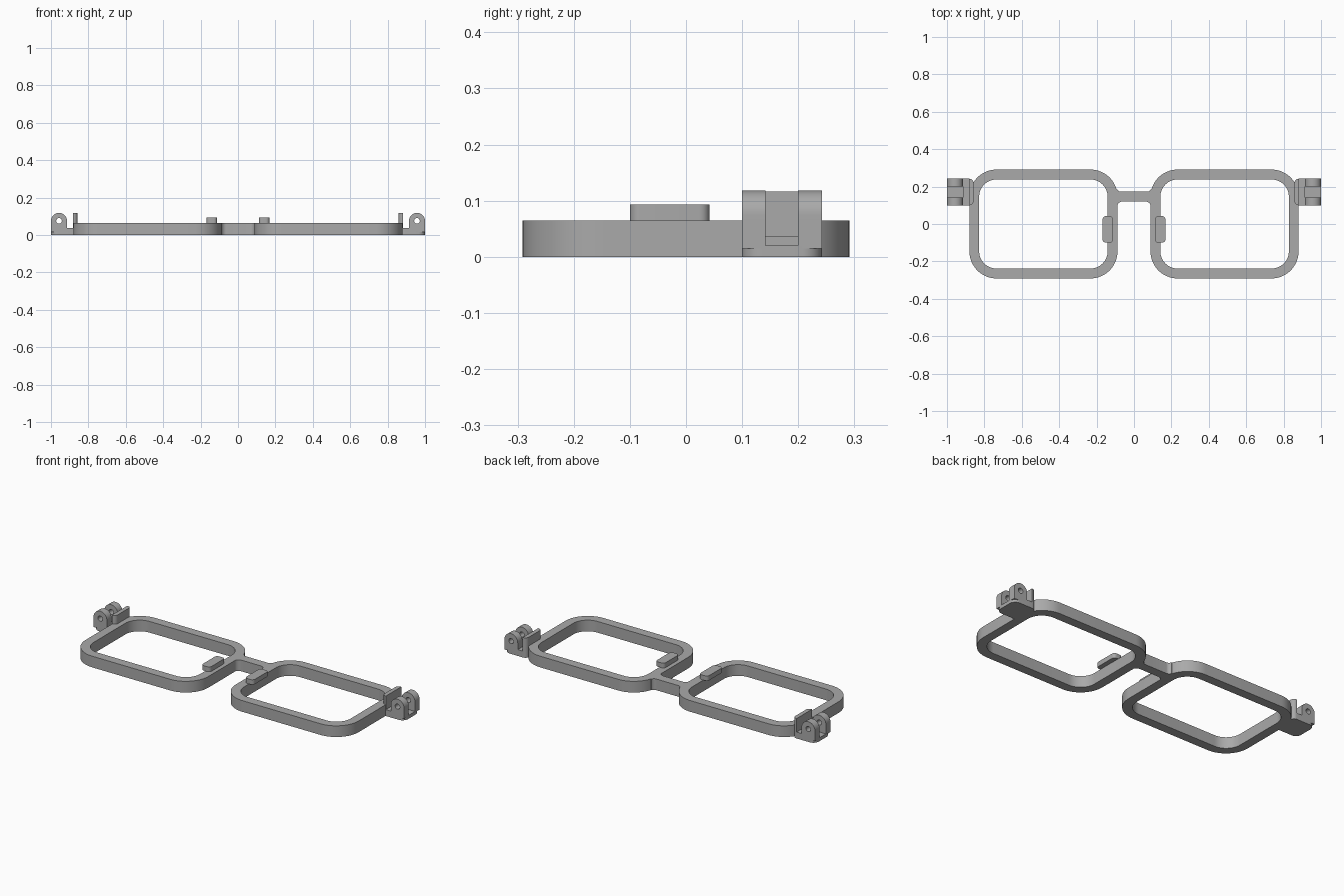
import bpy, bmesh
from math import sin, cos, pi, radians
from mathutils import Vector

if "Cube" in bpy.data.objects:
    bpy.data.objects.remove(bpy.data.objects["Cube"], do_unlink=True)

mat = bpy.data.materials.new("frame grey")
mat.use_nodes = True
grey = (0.4, 0.4, 0.4, 1)
mat.diffuse_color = grey
mat.node_tree.nodes["Principled BSDF"].inputs["Base Color"].default_value = grey


def arc(cx, cy, r, start, end, n=12):
    """Points on a circular arc, angles in degrees."""
    angles = [radians(start + (end - start) * i / n) for i in range(n + 1)]
    return [(cx + r * cos(a), cy + r * sin(a)) for a in angles]


def rounded(x0, x1, y0, y1, r, n=12):
    """Counter-clockwise rounded rectangle."""
    return (arc(x1 - r, y1 - r, r, 0, 90, n) + arc(x0 + r, y1 - r, r, 90, 180, n)
            + arc(x0 + r, y0 + r, r, 180, 270, n) + arc(x1 - r, y0 + r, r, 270, 360, n))


def extrude(name, outer, lo, hi, inner=None, side=1, upright=False):
    """Extrude an outline, with an optional matching hole, along z (or y if upright)."""
    bm = bmesh.new()

    def loop(points, h):
        return [bm.verts.new((side * a, h, b) if upright else (side * a, b, h)) for a, b in points]

    def wall(p, q):
        for i in range(len(p)):
            j = (i + 1) % len(p)
            bm.faces.new((p[i], p[j], q[j], q[i]))

    bottom, top = loop(outer, lo), loop(outer, hi)
    wall(bottom, top)
    if inner:
        hole_bottom, hole_top = loop(inner, lo), loop(inner, hi)
        wall(hole_top, hole_bottom)
        wall(top, hole_top)
        wall(hole_bottom, bottom)
    else:
        bm.faces.new(top)
        bm.faces.new(bottom[::-1])
    bmesh.ops.recalc_face_normals(bm, faces=bm.faces[:])
    mesh = bpy.data.meshes.new(name)
    bm.to_mesh(mesh)
    bm.free()
    mesh.materials.append(mat)
    obj = bpy.data.objects.new(name, mesh)
    bpy.context.collection.objects.link(obj)
    bpy.ops.object.select_all(action="DESELECT")
    obj.select_set(True)
    bpy.context.view_layer.objects.active = obj
    bpy.ops.object.shade_smooth_by_angle(angle=radians(30))
    return obj


rim_top = 0.065
y0, y1 = 0.1, 0.242          # hinge width
pin_x, pin_z, r = 0.957, 0.075, 0.043
foot = 0.015 - pin_z         # knuckle underside, relative to the pin

# Knuckle outline around the pin, with the pin hole on matching rays
knuckle = [Vector(p) for p in arc(0, 0, r, 0, 180, 24)]
knuckle += [Vector((-r, foot * i / 6)) for i in range(1, 7)]
knuckle += [Vector((-r + 2 * r * i / 6, foot)) for i in range(1, 7)]
knuckle += [Vector((r, foot * (1 - i / 6))) for i in range(1, 6)]
knuckle_out = [(pin_x + p.x, pin_z + p.y) for p in knuckle]
knuckle_hole = [(pin_x + d.x * 0.015, pin_z + d.y * 0.015) for d in (p.normalized() for p in knuckle)]

for side, label in ((1, "left"), (-1, "right")):
    # Lens rim
    extrude(f"{label}_rim", rounded(0.088, 0.88, -0.291, 0.291, 0.145, 16), 0, rim_top,
            rounded(0.141, 0.828, -0.238, 0.238, 0.092, 16), side)
    # Nose pad
    extrude(f"{label}_nose_pad", rounded(0.112, 0.168, -0.1, 0.042, 0.018, 6),
            rim_top, 0.093, side=side)
    # Hinge base, step and stop tab
    extrude(f"{label}_hinge_base", rounded(0.86, 1, y0, y1, 0.035), 0, 0.02, side=side)
    step = arc(0.88, y1 - 0.022, 0.022, 90, 180, 8) + arc(0.88, y0 + 0.022, 0.022, 180, 270, 8)
    extrude(f"{label}_hinge_step", step + [(0.914, y0), (0.914, y1)], 0.0, 0.037, side=side)
    extrude(f"{label}_hinge_tab", step + [(0.882, y0), (0.882, y1)], 0.03, 0.116, side=side)
    # Pair of hinge knuckles
    for lo, hi, place in ((y0, 0.142, "front"), (0.2, y1, "back")):
        extrude(f"{label}_{place}_knuckle", knuckle_out, lo, hi, knuckle_hole, side, True)

# Bridge with filleted ends
half = (arc(0.07, 0.195, 0.022, 270, 340, 8) + [(0.11, 0.19), (0.11, 0.09)]
        + arc(0.062, 0.092, 0.028, 0, 90, 8))
extrude("bridge", half + [(-x, y) for x, y in reversed(half)], 0, rim_top)
